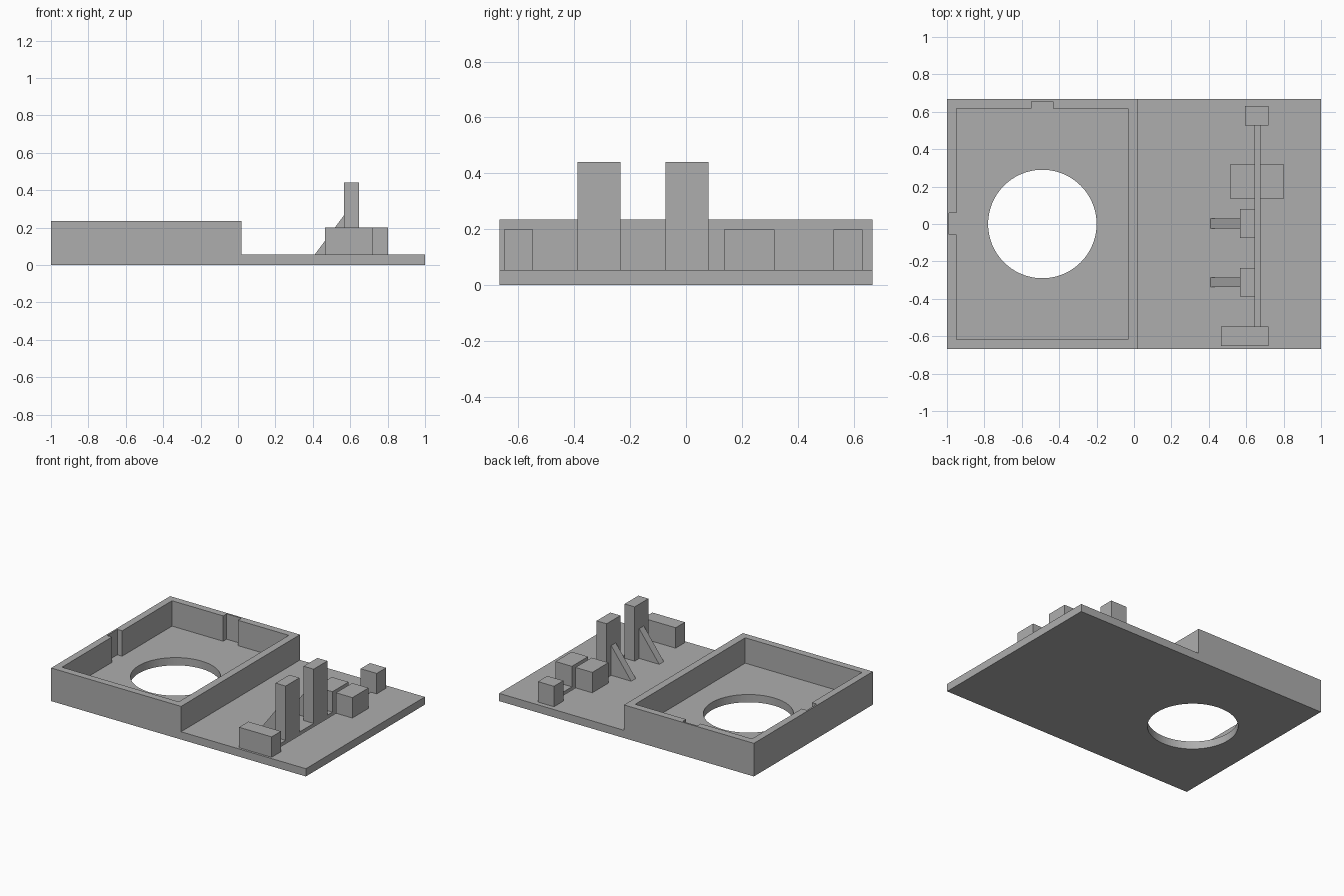
import bpy, bmesh, math

default = bpy.data.objects.get("Cube")
if default:
    bpy.data.objects.remove(default, do_unlink=True)

grey = bpy.data.materials.new("plain_grey")
grey.use_nodes = True
colour = (0.42, 0.42, 0.42, 1)
grey.diffuse_color = colour
grey.node_tree.nodes["Principled BSDF"].inputs["Base Color"].default_value = colour

PLATE, RIM, BLOCK, POST = 0.055, 0.235, 0.2, 0.44
HALF_Y = 0.667
SINK = 0.01


def prism(name, outline, direction):
    """Extrude a flat outline of 3D points along a direction."""
    bm = bmesh.new()
    face = bm.faces.new([bm.verts.new(p) for p in outline])
    moved = bmesh.ops.extrude_face_region(bm, geom=[face])["geom"]
    bmesh.ops.translate(bm, vec=direction,
                        verts=[v for v in moved if isinstance(v, bmesh.types.BMVert)])
    bmesh.ops.recalc_face_normals(bm, faces=bm.faces)
    mesh = bpy.data.meshes.new(name)
    bm.to_mesh(mesh)
    bm.free()
    mesh.materials.append(grey)
    obj = bpy.data.objects.new(name, mesh)
    bpy.context.collection.objects.link(obj)
    return obj


def upright(name, points, z0, z1):
    return prism(name, [(x, y, z0) for x, y in points], (0, 0, z1 - z0))


def box(name, x0, x1, y0, y1, z0, z1):
    return upright(name, [(x0, y0), (x1, y0), (x1, y1), (x0, y1)], z0, z1)


def cut(target, cutter):
    mod = target.modifiers.new(cutter.name, 'BOOLEAN')
    mod.operation = 'DIFFERENCE'
    mod.solver = 'EXACT'
    mod.object = cutter
    cutter.hide_render = True
    cutter.hide_set(True)


# Stepped body: thin plate with a tall tray at one end
body = prism("body", [(-1, -HALF_Y, 0), (1, -HALF_Y, 0), (1, -HALF_Y, PLATE),
                      (0.02, -HALF_Y, PLATE), (0.02, -HALF_Y, RIM), (-1, -HALF_Y, RIM)],
             (0, 2 * HALF_Y, 0))

# Tray cavity with two wall notches
cavity = [(-0.95, -0.617), (-0.033, -0.617), (-0.033, 0.617), (-0.433, 0.617),
          (-0.433, 0.655), (-0.548, 0.655), (-0.548, 0.617), (-0.95, 0.617),
          (-0.95, 0.058), (-0.988, 0.058), (-0.988, -0.055), (-0.95, -0.055)]
cut(body, upright("cavity_cutter", cavity, PLATE, 0.5))

# Round opening in the tray floor
ring = [(-0.49 + 0.29 * math.cos(a), 0.29 * math.sin(a))
        for a in (2 * math.pi * i / 96 for i in range(96))]
cut(body, upright("opening_cutter", ring, -0.1, 0.15))

# Board groove along the plate
cut(body, box("groove_cutter", 0.646, 0.674, -0.547, 0.527, 0.028, 0.3))

# Holding blocks
low = PLATE - SINK
box("front_block", 0.464, 0.72, -0.651, -0.547, low, BLOCK)
box("back_block", 0.594, 0.72, 0.527, 0.632, low, BLOCK)
box("middle_block_inner", 0.514, 0.646, 0.136, 0.317, low, BLOCK)
box("middle_block_outer", 0.674, 0.803, 0.136, 0.317, low, BLOCK)

# Posts with sloping braces
for label, y in (("front", -0.311), ("back", 0.003)):
    box(label + "_post", 0.567, 0.646, y - 0.077, y + 0.077, low, POST)
    prism(label + "_brace", [(0.41, y - 0.026, PLATE), (0.57, y - 0.026, PLATE),
                             (0.57, y - 0.026, 0.27)], (0, 0.052, 0))
